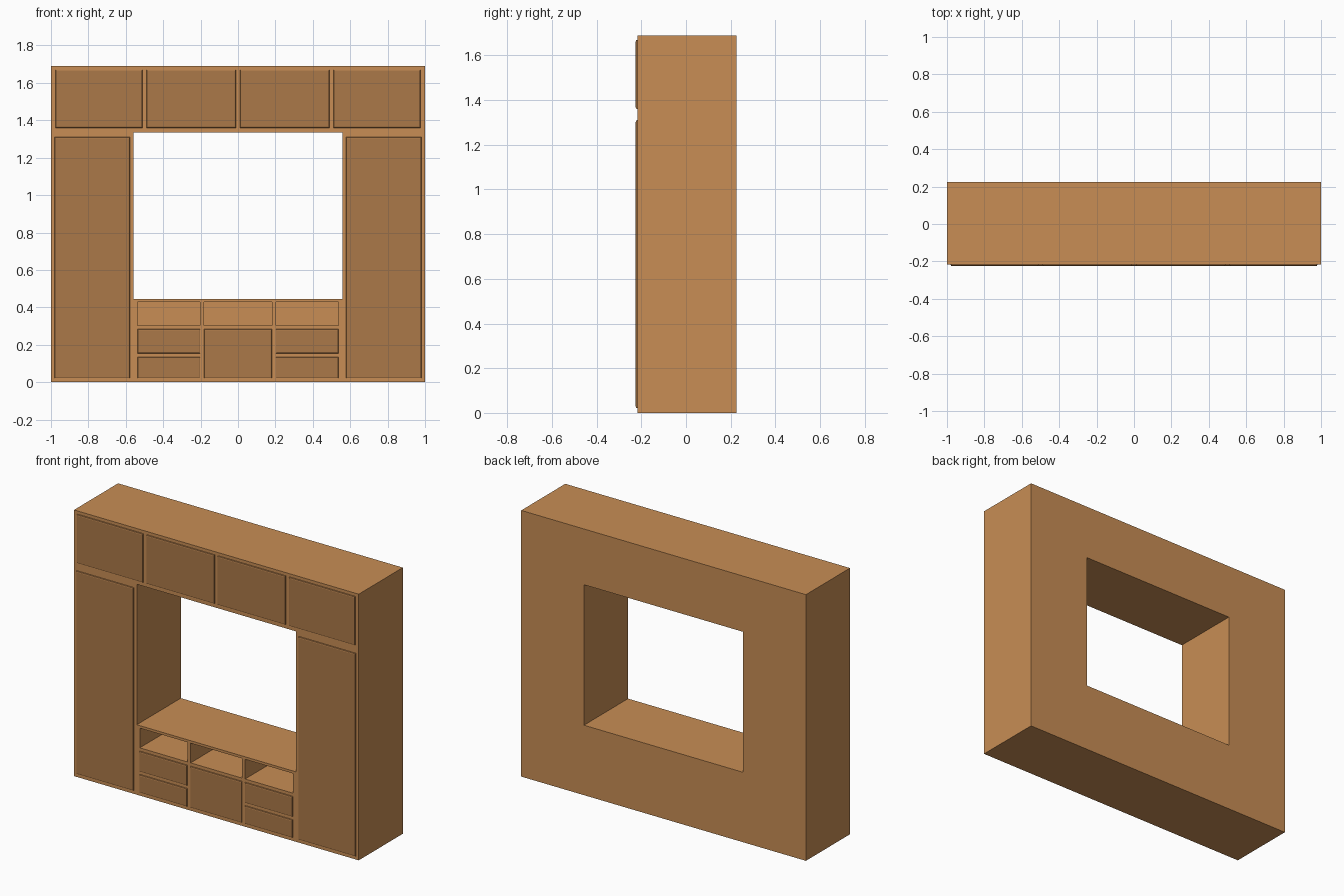
import bpy, bmesh

if "Cube" in bpy.data.objects:
    bpy.data.objects.remove(bpy.data.objects["Cube"])

FRONT, BACK, DOOR_FRONT = -0.217, 0.225, -0.225


def material(name, color):
    m = bpy.data.materials.new(name)
    m.diffuse_color = color
    m.use_nodes = True
    m.node_tree.nodes["Principled BSDF"].inputs["Base Color"].default_value = m.diffuse_color
    return m


wood = material("wood", (0.58, 0.27, 0.09, 1))
panel = material("panel_wood", (0.41, 0.19, 0.065, 1))


def box(name, x0, x1, y0, y1, z0, z1, mat):
    bm = bmesh.new()
    bmesh.ops.create_cube(bm, size=1)
    for v in bm.verts:
        v.co = ((x0 + x1) / 2 + v.co.x * (x1 - x0),
                (y0 + y1) / 2 + v.co.y * (y1 - y0),
                (z0 + z1) / 2 + v.co.z * (z1 - z0))
    mesh = bpy.data.meshes.new(name)
    bm.to_mesh(mesh)
    bm.free()
    mesh.materials.append(mat)
    ob = bpy.data.objects.new(name, mesh)
    bpy.context.collection.objects.link(ob)
    return ob


def cut(target, x0, x1, y0, y1, z0, z1):
    cutter = box("cutter", x0, x1, y0, y1, z0, z1, wood)
    mod = target.modifiers.new("cut", 'BOOLEAN')
    mod.operation = 'DIFFERENCE'
    mod.solver = 'EXACT'
    mod.object = cutter
    bpy.context.view_layer.objects.active = target
    bpy.ops.object.modifier_apply(modifier=mod.name)
    bpy.data.objects.remove(cutter)


def door(name, x0, x1, z0, z1):
    # Thin raised panel whose front rim is chamfered
    ob = box(name, x0, x1, DOOR_FRONT, FRONT + 0.004, z0, z1, panel)
    bm = bmesh.new()
    bm.from_mesh(ob.data)
    rim = [e for e in bm.edges if all(v.co.y < DOOR_FRONT + 0.001 for v in e.verts)]
    bmesh.ops.bevel(bm, geom=rim, offset=0.007, segments=2, profile=0.5, affect='EDGES')
    bm.to_mesh(ob.data)
    bm.free()


# Carcass with the television opening
carcass = box("cabinet_carcass", -1, 1, FRONT, BACK, 0, 1.69, wood)
cut(carcass, -0.559, 0.559, -0.5, 0.5, 0.444, 1.336)

# Three open shelf niches under the opening
columns = [("left", -0.538, -0.202), ("middle", -0.181, 0.181), ("right", 0.202, 0.538)]
for _, x0, x1 in columns:
    cut(carcass, x0, x1, -0.5, BACK - 0.02, 0.303, 0.428)

# Tall side doors and upper doors, mirrored
for side, s in (("left", -1), ("right", 1)):
    for name, a, b, z0, z1 in (("tall_door", 0.578, 0.98, 0.021, 1.31),
                               ("upper_outer_door", 0.511, 0.976, 1.36, 1.67),
                               ("upper_inner_door", 0.011, 0.488, 1.36, 1.67)):
        door(f"{name}_{side}", min(s * a, s * b), max(s * a, s * b), z0, z1)

# Drawers in the base
for name, x0, x1 in columns:
    if name == "middle":
        door("middle_drawer", x0, x1, 0.021, 0.283)
    else:
        door(f"upper_drawer_{name}", x0, x1, 0.154, 0.283)
        door(f"lower_drawer_{name}", x0, x1, 0.021, 0.135)
